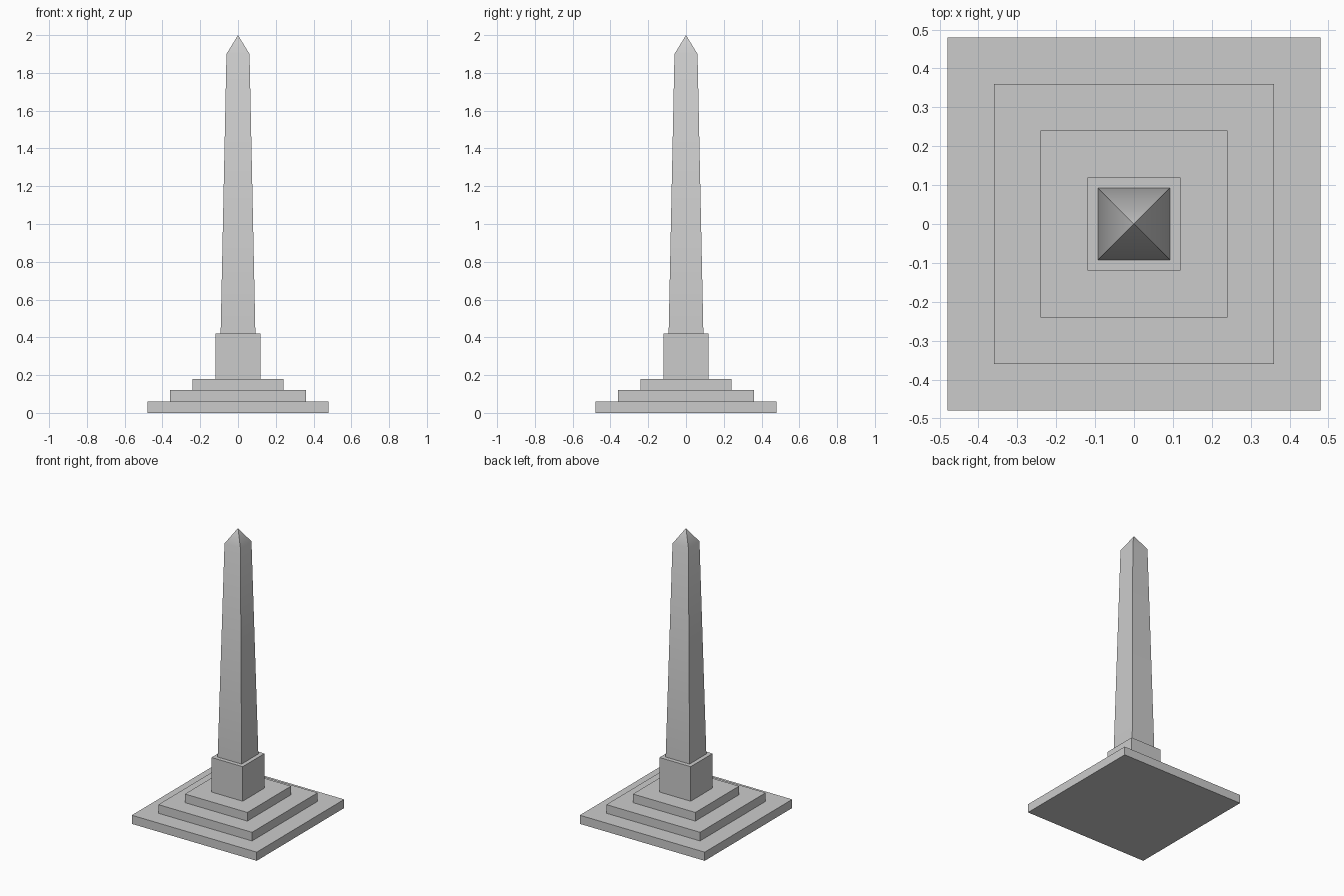
import bpy, bmesh, math

if "Cube" in bpy.data.objects:
    bpy.data.objects.remove(bpy.data.objects["Cube"])


def square_stack(name, rings, apex=None):
    """Loft square rings (half width, z); close with a flat top or an apex."""
    bm = bmesh.new()
    loops = [[bm.verts.new((sx * h, sy * h, z))
              for sx, sy in ((-1, -1), (1, -1), (1, 1), (-1, 1))]
             for h, z in rings]
    bm.faces.new(loops[0][::-1])
    for a, b in zip(loops, loops[1:]):
        for i in range(4):
            j = (i + 1) % 4
            bm.faces.new((a[i], a[j], b[j], b[i]))
    top = loops[-1]
    if apex is None:
        bm.faces.new(top)
    else:
        tip = bm.verts.new((0, 0, apex))
        for i in range(4):
            bm.faces.new((top[i], top[(i + 1) % 4], tip))
    mesh = bpy.data.meshes.new(name)
    bm.to_mesh(mesh)
    bm.free()
    obj = bpy.data.objects.new(name, mesh)
    bpy.context.collection.objects.link(obj)
    return obj


# Three base steps
for i, half in enumerate((0.48, 0.36, 0.24)):
    square_stack(f"step_{i + 1}", [(half, 0.06 * i), (half, 0.06 * (i + 1))])

# Pedestal block
square_stack("pedestal", [(0.12, 0.18), (0.12, 0.42)])

# Tapered shaft with pyramid tip, softly shaded where they meet
shaft = square_stack("shaft", [(0.092, 0.42), (0.061, 1.90)], apex=2.0)
bpy.context.view_layer.objects.active = shaft
shaft.select_set(True)
bpy.ops.object.shade_smooth_by_angle(angle=math.radians(35))
